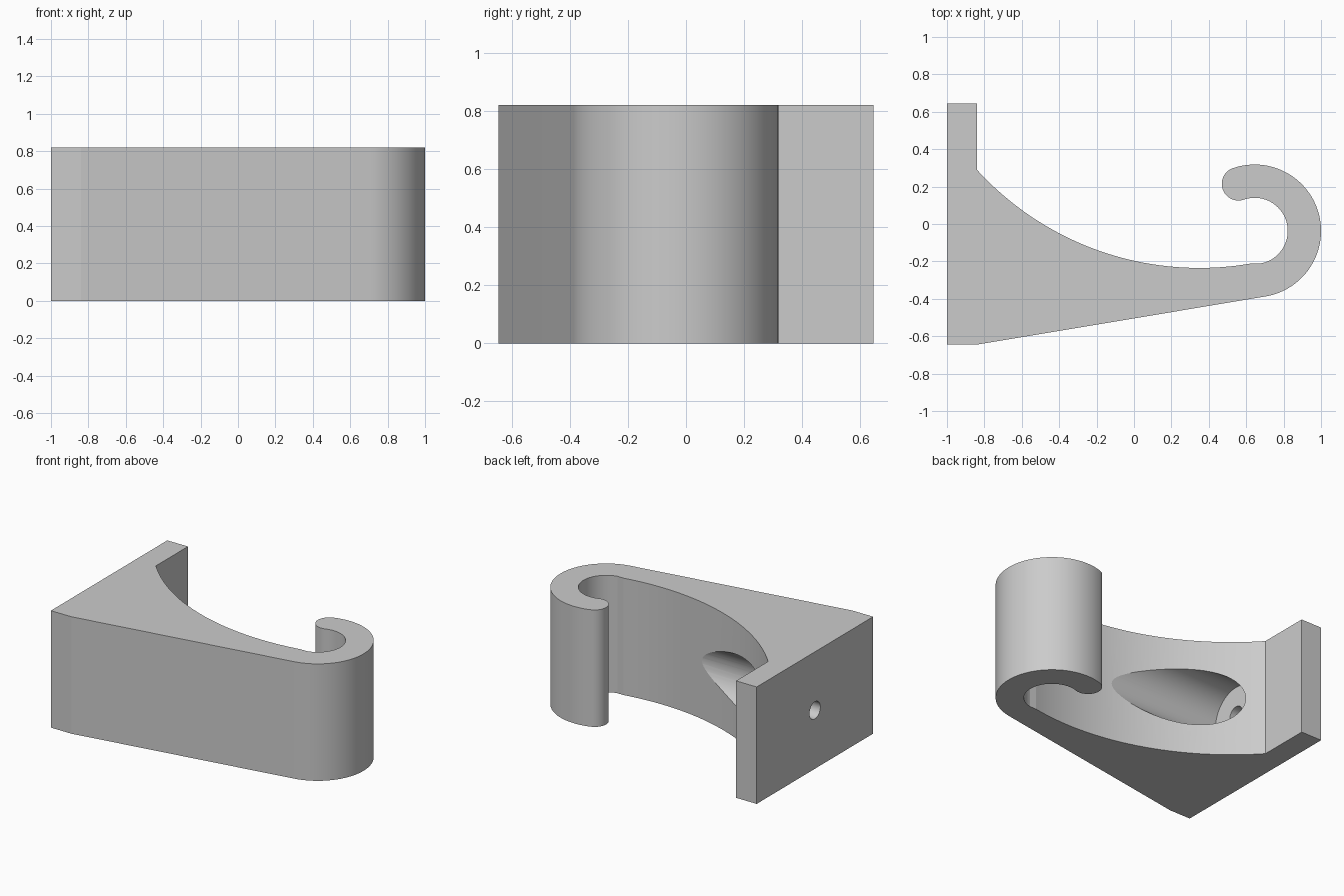
import bpy, bmesh
from math import cos, sin, radians, pi
from mathutils import Matrix, Vector

if "Cube" in bpy.data.objects:
    bpy.data.objects.remove(bpy.data.objects["Cube"], do_unlink=True)

HEIGHT = 0.82
PLATE_X = -0.84          # inner side of the wall plate
CURL = (0.645, -0.037)   # centre of the hook curl
R_OUT, R_IN = 0.355, 0.177
TIP = 109                # angle where the curl ends

grey = bpy.data.materials.new("plain grey")
grey.use_nodes = True
colour = (0.6, 0.6, 0.6, 1)
grey.diffuse_color = colour
grey.node_tree.nodes["Principled BSDF"].inputs["Base Color"].default_value = colour


def arc(centre, radius, start, end, steps):
    angles = [radians(start + (end - start) * i / steps) for i in range(steps + 1)]
    return [(centre[0] + radius * cos(a), centre[1] + radius * sin(a)) for a in angles]


def make_object(name, bm):
    bmesh.ops.recalc_face_normals(bm, faces=bm.faces)
    mesh = bpy.data.meshes.new(name)
    bm.to_mesh(mesh)
    bm.free()
    mesh.materials.append(grey)
    obj = bpy.data.objects.new(name, mesh)
    bpy.context.collection.objects.link(obj)
    return obj


def cut_cylinder(target, name, x0, x1, radius):
    # cylinder along x at mid height, subtracted from the target
    bm = bmesh.new()
    place = Matrix.Translation(((x0 + x1) / 2, 0, HEIGHT / 2)) @ Matrix.Rotation(pi / 2, 4, 'Y')
    bmesh.ops.create_cone(bm, cap_ends=True, segments=64, radius1=radius,
                          radius2=radius, depth=x1 - x0, matrix=place)
    cutter = make_object(name, bm)
    cutter.hide_render = True
    mod = target.modifiers.new(name, 'BOOLEAN')
    mod.operation = 'DIFFERENCE'
    mod.solver = 'EXACT'
    mod.object = cutter
    bpy.ops.object.modifier_apply(modifier=name)
    bpy.data.objects.remove(cutter, do_unlink=True)


# Hook outline: plate, straight underside, curl, rounded tip, long inner sweep
mid = (R_OUT + R_IN) / 2
tip_centre = (CURL[0] + mid * cos(radians(TIP)), CURL[1] + mid * sin(radians(TIP)))
outline = [(-1, 0.645), (-1, -0.645), (PLATE_X, -0.645)]
outline += arc(CURL, R_OUT, -80.7, TIP, 56)
outline += arc(tip_centre, (R_OUT - R_IN) / 2, TIP, TIP + 180, 36)[1:-1]
outline += arc(CURL, R_IN, TIP, -79, 48)
outline += arc((0.35, 1.376), 1.611, -78.5, -137.6, 40)[1:]
outline += [(PLATE_X, 0.645)]

bm = bmesh.new()
base = bm.faces.new([bm.verts.new((x, y, 0)) for x, y in outline])
top = bmesh.ops.extrude_face_region(bm, geom=[base])["geom"]
bmesh.ops.translate(bm, vec=Vector((0, 0, HEIGHT)),
                    verts=[v for v in top if isinstance(v, bmesh.types.BMVert)])
hook = make_object("wall_hook", bm)

bpy.ops.object.select_all(action='DESELECT')
hook.select_set(True)
bpy.context.view_layer.objects.active = hook

# Wide screw access bore and narrow screw hole through the plate
cut_cylinder(hook, "access_bore", PLATE_X, 0.15, 0.2)
cut_cylinder(hook, "screw_hole", -1.1, -0.7, 0.06)

bpy.ops.object.shade_smooth_by_angle(angle=radians(8))
